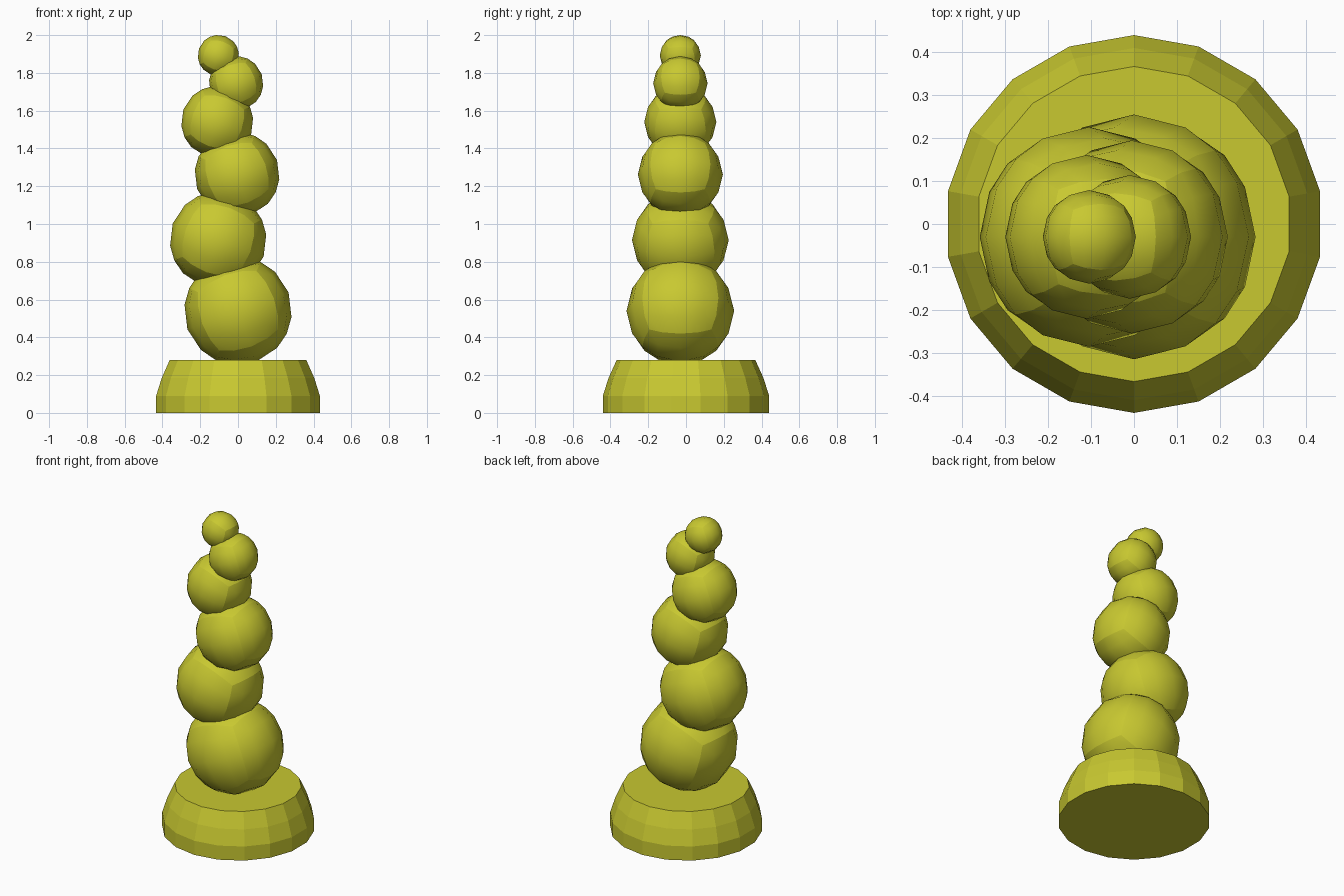
import bpy, bmesh, math
from mathutils import Matrix

if "Cube" in bpy.data.objects:
    bpy.data.objects.remove(bpy.data.objects["Cube"], do_unlink=True)

# Single flat colour
yellow = bpy.data.materials.new("olive_yellow")
yellow.use_nodes = True
colour = (0.58, 0.58, 0.03, 1)
yellow.diffuse_color = colour
yellow.node_tree.nodes["Principled BSDF"].inputs["Base Color"].default_value = colour


def add_object(name, bm):
    bmesh.ops.recalc_face_normals(bm, faces=bm.faces)
    mesh = bpy.data.meshes.new(name)
    bm.to_mesh(mesh)
    bm.free()
    mesh.materials.append(yellow)
    obj = bpy.data.objects.new(name, mesh)
    bpy.context.collection.objects.link(obj)
    return obj


def lathe(name, profile, sides):
    """Faceted solid from (radius, height) rings, with a corner on the y axis."""
    bm = bmesh.new()
    rings = []
    for r, z in profile:
        angles = [math.pi / 2 + math.tau * i / sides for i in range(sides)]
        rings.append([bm.verts.new((r * math.cos(a), r * math.sin(a), z)) for a in angles])
    for low, high in zip(rings, rings[1:]):
        for i in range(sides):
            j = (i + 1) % sides
            bm.faces.new((low[i], low[j], high[j], high[i]))
    bm.faces.new(rings[0])
    bm.faces.new(rings[-1])
    return add_object(name, bm)


def cube_ball(name, centre, radius, tilt):
    """Cube grid pushed out to a ball, smooth inside each of its six sides."""
    bm = bmesh.new()
    bmesh.ops.create_cube(bm, size=2)
    bmesh.ops.subdivide_edges(bm, edges=bm.edges[:], cuts=3, use_grid_fill=True)
    for edge in bm.edges:
        a, b = (v.co for v in edge.verts)
        on_side = [abs(a[k]) > 0.99 and abs(b[k]) > 0.99 for k in range(3)]
        edge.smooth = sum(on_side) < 2
    for v in bm.verts:
        v.co = v.co.normalized() * radius
    for f in bm.faces:
        f.smooth = True
    turn = Matrix.Rotation(math.radians(-tilt), 4, "Y")
    bmesh.ops.transform(bm, matrix=Matrix.Translation(centre) @ turn, verts=bm.verts)
    return add_object(name, bm)


# Faceted pedestal with a sloped shoulder
lathe("pedestal", [(0.44, 0), (0.44, 0.09), (0.41, 0.185), (0.367, 0.28)], 18)

# Stack of shrinking balls, swaying and tilting from side to side: x, z, radius
stack = [(0.0, 0.54, 0.285), (-0.105, 0.915, 0.256), (-0.005, 1.262, 0.225),
         (-0.11, 1.54, 0.191), (-0.01, 1.745, 0.144), (-0.104, 1.892, 0.109)]
for i, (x, z, r) in enumerate(stack):
    cube_ball(f"stacked_ball_{i + 1}", (x, -0.03, z), r, 20 if i % 2 == 0 else -20)
